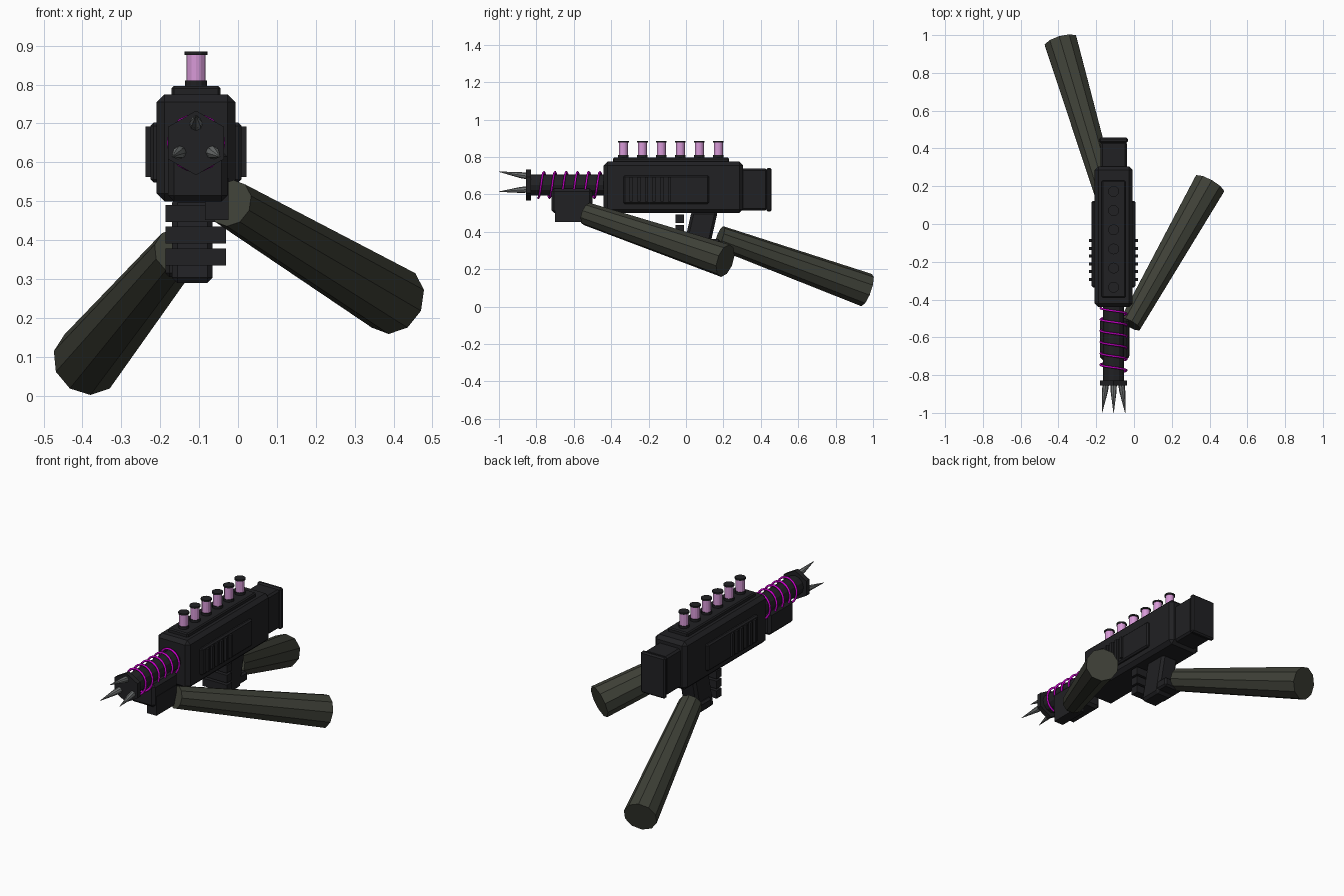
import bpy, bmesh, math
from mathutils import Vector

if "Cube" in bpy.data.objects:
    bpy.data.objects.remove(bpy.data.objects["Cube"])

CX, BZ = -0.108, 0.65   # gun centre line and barrel height


def material(name, r, g, b):
    m = bpy.data.materials.new(name)
    m.diffuse_color = (r, g, b, 1)
    m.use_nodes = True
    m.node_tree.nodes["Principled BSDF"].inputs["Base Color"].default_value = m.diffuse_color
    return m


BLACK = material("gun_black", 0.015, 0.015, 0.017)
OLIVE = material("sleeve_olive", 0.048, 0.051, 0.038)
PINK = material("vial_pink", 0.68, 0.32, 0.68)
MAGENTA = material("coil_magenta", 0.6, 0.0, 0.6)
STEEL = material("spike_steel", 0.16, 0.17, 0.17)


def finish(bm, name, mat):
    bmesh.ops.recalc_face_normals(bm, faces=bm.faces)
    me = bpy.data.meshes.new(name)
    bm.to_mesh(me)
    bm.free()
    ob = bpy.data.objects.new(name, me)
    bpy.context.collection.objects.link(ob)
    me.materials.append(mat)
    return ob


def box(name, x, y, z, bevel=0.0, shear=0.0, mat=BLACK):
    """Box between (min, max) pairs; shear moves the bottom along y."""
    bm = bmesh.new()
    bmesh.ops.create_cube(bm, size=1)
    for v in bm.verts:
        i, j, k = (int(c > 0) for c in v.co)
        v.co = (x[i], y[j] + (0 if k else shear), z[k])
    if bevel:
        bmesh.ops.bevel(bm, geom=bm.edges[:], offset=bevel, segments=1, affect='EDGES')
    return finish(bm, name, mat)


def rod(name, a, b, r1, r2, sides, mat=BLACK):
    """Tapered cylinder from a to b."""
    a, b = Vector(a), Vector(b)
    bm = bmesh.new()
    bmesh.ops.create_cone(bm, cap_ends=True, segments=sides, radius1=r1, radius2=r2,
                          depth=(b - a).length)
    q = (b - a).to_track_quat('Z', 'Y')
    for v in bm.verts:
        v.co = q @ v.co + (a + b) / 2
    return finish(bm, name, mat)


def wide(h):
    return (CX - h, CX + h)


# Main body, top rail and stock
box("body", wide(0.101), (-0.44, 0.305), (0.50, 0.775), 0.02)
box("top_rail", wide(0.063), (-0.39, 0.23), (0.765, 0.796), 0.006)
box("stock_neck", wide(0.07), (0.29, 0.435), (0.515, 0.737), 0.01)
box("butt_plate", wide(0.077), (0.43, 0.457), (0.508, 0.742), 0.008)

# Side panels with cooling fins
for s, side in ((-1, "left"), (1, "right")):
    xs = sorted((CX + s * 0.09, CX + s * 0.117))
    box(f"{side}_panel", xs, (-0.335, 0.122), (0.548, 0.702), 0.008)
    for i in range(6):
        y = -0.293 + i * 0.041
        xs = sorted((CX + s * 0.11, CX + s * 0.13))
        box(f"{side}_fin_{i}", xs, (y - 0.008, y + 0.008), (0.562, 0.692))

# Row of vials
for i in range(6):
    y = -0.335 + i * 0.1015
    rod(f"vial_base_{i}", (CX, y, 0.79), (CX, y, 0.81), 0.028, 0.028, 12)
    rod(f"vial_glass_{i}", (CX, y, 0.81), (CX, y, 0.876), 0.024, 0.024, 12, PINK)
    rod(f"vial_cap_{i}", (CX, y, 0.876), (CX, y, 0.885), 0.029, 0.029, 12)

# Barrel and hexagonal muzzle collar
rod("barrel", (CX, -0.43, BZ), (CX, -0.84, BZ), 0.055, 0.055, 12)
bm = bmesh.new()
rings = []
for y in (-0.856, -0.828):
    rings.append([bm.verts.new((CX + 0.083 * math.sin(k * math.pi / 3), y,
                                BZ + 0.083 * math.cos(k * math.pi / 3))) for k in range(6)])
for r in rings:
    bm.faces.new(r)
for k in range(6):
    n = (k + 1) % 6
    bm.faces.new((rings[0][k], rings[0][n], rings[1][n], rings[1][k]))
finish(bm, "muzzle_collar", BLACK)

# Three splayed muzzle spikes
for i in range(3):
    t = i * 2 * math.pi / 3
    p = [(CX + r * math.sin(t), y, BZ + r * math.cos(t))
         for r, y in ((0.048, -0.85), (0.053, -0.885), (0.071, -1.0))]
    rod(f"spike_root_{i}", p[0], p[1], 0.017, 0.016, 8, STEEL)
    rod(f"spike_{i}", p[1], p[2], 0.016, 0.001, 8, STEEL)

# Coil wound around the barrel
cu = bpy.data.curves.new("barrel_coil", 'CURVE')
cu.dimensions = '3D'
cu.bevel_depth = 0.006
cu.bevel_resolution = 1
cu.use_fill_caps = True
turns, steps = 5.75, 20
sp = cu.splines.new('POLY')
count = int(turns * steps) + 1
sp.points.add(count - 1)
for i in range(count):
    t = 2 * math.pi * i / steps - math.pi / 2
    sp.points[i].co = (CX + 0.069 * math.sin(t), -0.445 - 0.06 * i / steps,
                       BZ + 0.069 * math.cos(t), 1)
coil = bpy.data.objects.new("barrel_coil", cu)
bpy.context.collection.objects.link(coil)
cu.materials.append(MAGENTA)
bpy.context.view_layer.objects.active = coil
coil.select_set(True)
bpy.ops.object.convert(target='MESH')

# Foregrip with supporting hand
box("foregrip", (-0.18, -0.027), (-0.72, -0.50), (0.50, 0.63), 0.015)
box("support_hand", (-0.085, -0.025), (-0.70, -0.52), (0.452, 0.56))

# Slanted grip, trigger hand and fingers
box("grip", (-0.17, -0.065), (0.03, 0.17), (0.29, 0.51), 0.014, shear=-0.05)
box("trigger_hand", (-0.186, -0.067), (0.03, 0.185), (0.305, 0.36), 0.01)
for i in range(3):
    z = 0.335 + i * 0.056
    box(f"finger_{i}", (-0.186, -0.031), (-0.056, -0.01), (z, z + 0.044))

# Two tapered sleeves
rod("front_sleeve", (-0.02, -0.53, 0.495), (0.40, 0.21, 0.245), 0.062, 0.09, 10, OLIVE)
rod("rear_sleeve", (-0.155, 0.18, 0.37), (-0.388, 0.966, 0.088), 0.063, 0.091, 10, OLIVE)
